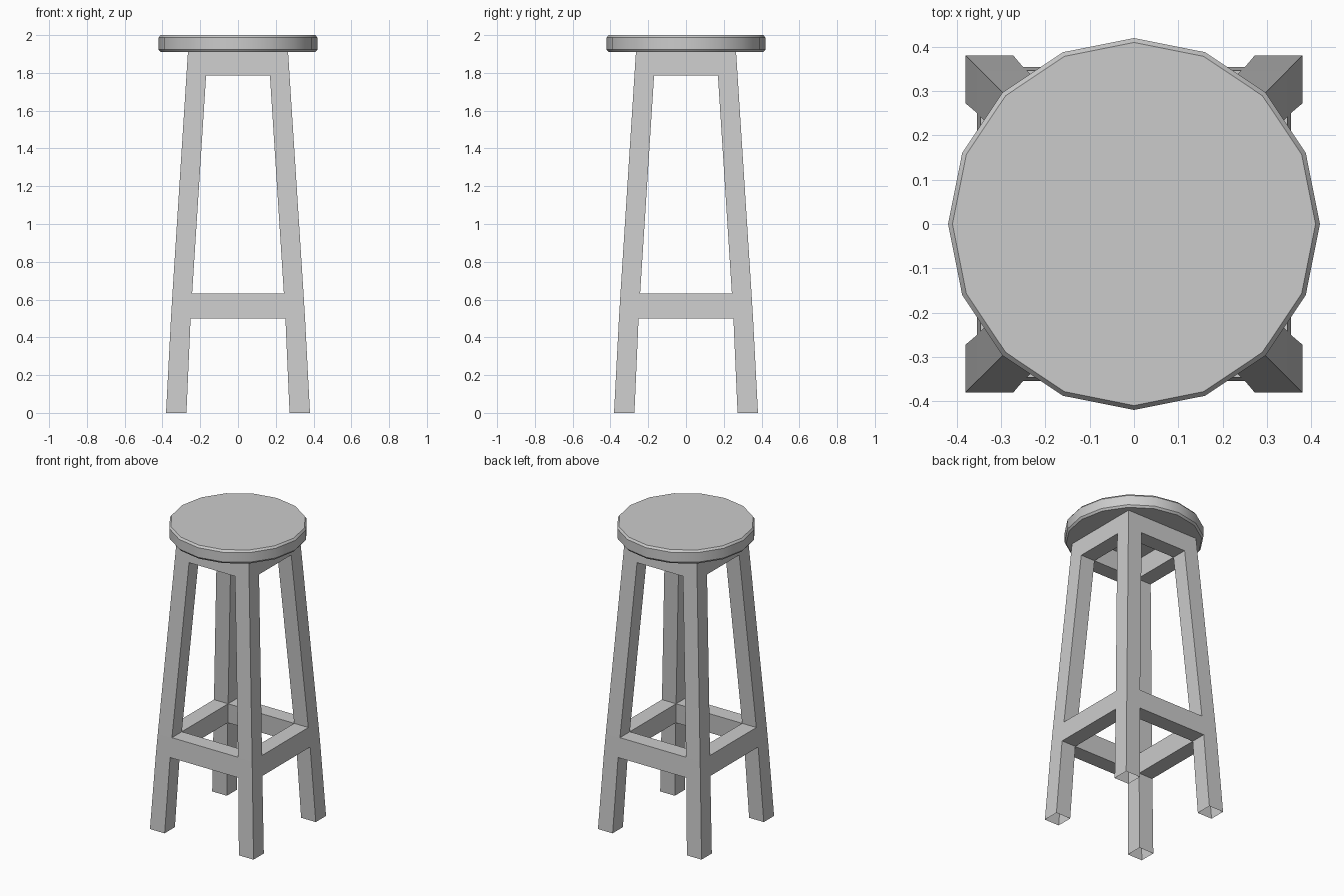
import bpy, bmesh, math

if "Cube" in bpy.data.objects:
    bpy.data.objects.remove(bpy.data.objects["Cube"])


def make_object(name, bm):
    bmesh.ops.recalc_face_normals(bm, faces=bm.faces)
    mesh = bpy.data.meshes.new(name)
    bm.to_mesh(mesh)
    bm.free()
    obj = bpy.data.objects.new(name, mesh)
    bpy.context.collection.objects.link(obj)
    return obj


# Seat: 16-sided disc with chamfered rims
bm = bmesh.new()
profile = [(0.41, 1.91), (0.42, 1.923), (0.42, 1.987), (0.41, 2.0)]
rings = [[bm.verts.new((r * math.cos(i * math.pi / 8), r * math.sin(i * math.pi / 8), z))
          for i in range(16)] for r, z in profile]
for a, b in zip(rings, rings[1:]):
    for i in range(16):
        j = (i + 1) % 16
        bm.faces.new((a[i], a[j], b[j], b[i]))
bm.faces.new(rings[0][::-1])
bm.faces.new(rings[-1])
seat = make_object("seat", bm)
bpy.context.view_layer.objects.active = seat
seat.select_set(True)
bpy.ops.object.shade_smooth_by_angle(angle=math.radians(30))

# Leg frame: splayed legs, foot rails and apron as one tapered lattice
# Each level: height, outer half width, inner half width
levels = [(0, 0.381, 0.273), (0.5, 0.355, 0.251), (0.631, 0.347, 0.243),
          (1.786, 0.273, 0.169), (1.912, 0.265, 0.161)]
bm = bmesh.new()
grid = {}
for k, (z, outer, inner) in enumerate(levels):
    steps = (-outer, -inner, inner, outer)
    for i, x in enumerate(steps):
        for j, y in enumerate(steps):
            grid[i, j, k] = bm.verts.new((x, y, z))


def filled(i, j, k):
    if not (0 <= i < 3 and 0 <= j < 3 and 0 <= k < 4):
        return False
    corner = i != 1 and j != 1
    rail = k in (1, 3) and (i, j) != (1, 1)
    return corner or rail


# Skin only the outside of the filled cells; leg ends stay open
for i in range(3):
    for j in range(3):
        for k in range(4):
            if not filled(i, j, k):
                continue
            for axis in range(3):
                for side in (0, 1):
                    near = [i, j, k]
                    near[axis] += 2 * side - 1
                    if filled(*near) or near[2] in (-1, 4):
                        continue
                    quad = []
                    for u, v in ((0, 0), (1, 0), (1, 1), (0, 1)):
                        p = [i, j, k]
                        p[axis] += side
                        p[(axis + 1) % 3] += u
                        p[(axis + 2) % 3] += v
                        quad.append(grid[tuple(p)])
                    bm.faces.new(quad if side else quad[::-1])
bmesh.ops.delete(bm, geom=[v for v in bm.verts if not v.link_faces], context='VERTS')
make_object("leg_frame", bm)
